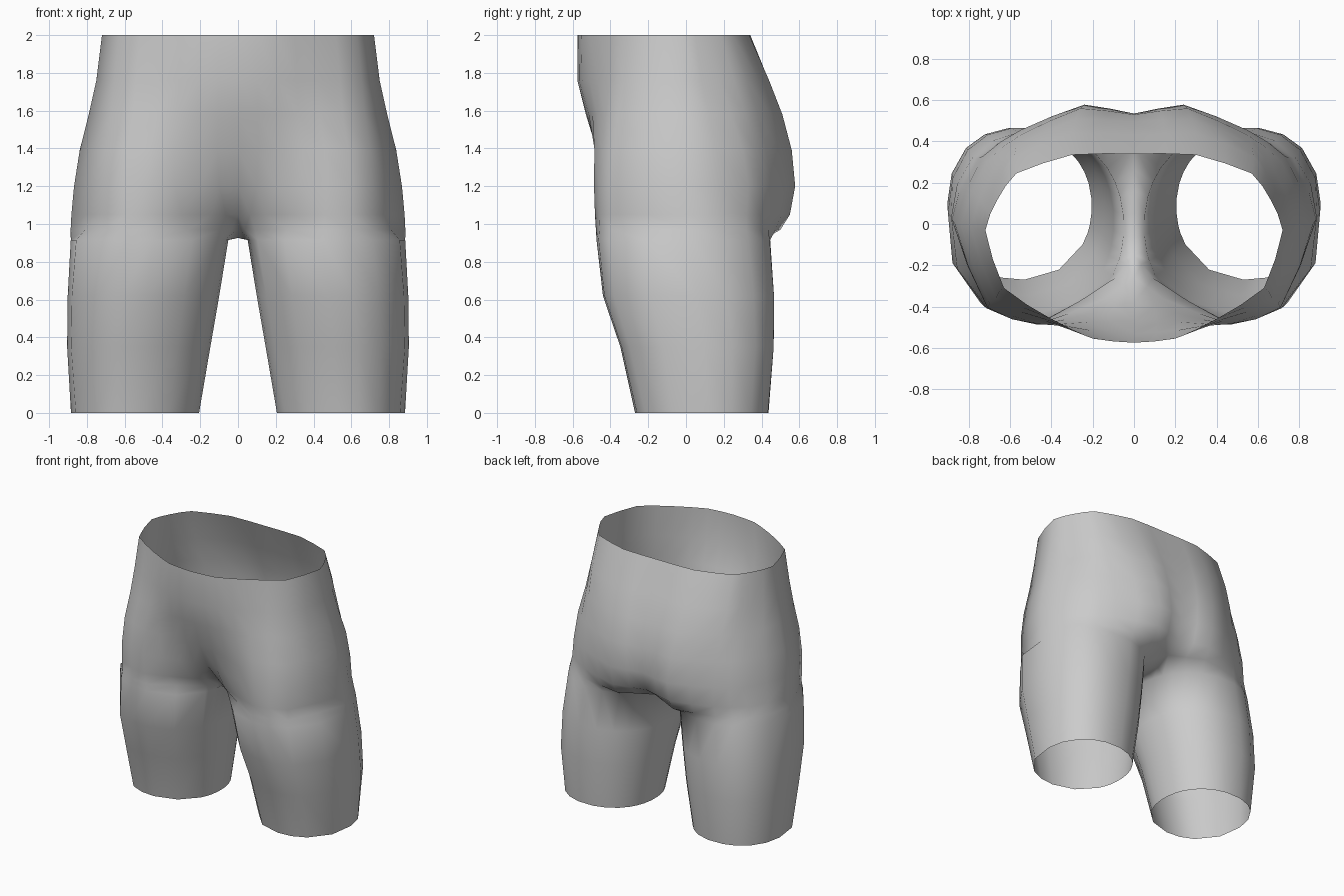
import bpy, bmesh
from mathutils import Vector

if "Cube" in bpy.data.objects:
    bpy.data.objects.remove(bpy.data.objects["Cube"])

# Half cross-sections of the torso: z, then x,y pairs from front centre to back centre
SECTIONS = [
    (2.00, [0, -.575, .20, -.555, .40, -.46, .63, -.31, .72, -.03, .66, .12, .57, .245, .30, .335, 0, .34]),
    (1.76, [0, -.575, .21, -.55, .42, -.465, .655, -.33, .75, -.03, .68, .18, .58, .325, .30, .44, 0, .43]),
    (1.58, [0, -.53, .21, -.515, .43, -.47, .67, -.36, .79, -.01, .69, .24, .57, .38, .28, .51, 0, .495]),
    (1.39, [0, -.47, .22, -.475, .46, -.485, .70, -.385, .838, 0, .715, .30, .56, .425, .26, .56, 0, .53]),
    (1.20, [0, -.38, .20, -.43, .47, -.487, .71, -.405, .868, 0, .73, .33, .55, .455, .24, .578, 0, .535]),
    (1.05, [0, -.26, .14, -.36, .46, -.482, .71, -.405, .882, .02, .75, .32, .55, .45, .24, .55, 0, .49]),
    (0.97, [0, -.15, .09, -.26, .45, -.477, .71, -.40, .886, .03, .77, .32, .56, .435, .24, .50, 0, .38]),
]
# Legs: z, centre x, centre y, radius x, radius y, squareness of the outer side
LEGS = [(.915, .468, -.012, .418, .462, 2.3), (.62, .50, .015, .402, .455, 2.5),
        (.35, .525, .06, .38, .408, 2.5), (0, .545, .085, .34, .355, 2.2)]
CROTCH_Y = [.26, .16, .05, -.06]   # back to front, on the centre line


def smooth_arc(flat):
    """Double the points of a half section with a soft spline mirrored at its ends."""
    p = [Vector(flat[i:i + 2]) for i in range(0, len(flat), 2)]
    flip = lambda v: Vector((-v.x, v.y))
    q = [flip(p[1])] + p + [flip(p[-2])]
    out = []
    for i in range(1, len(p)):
        out += [q[i], (17 * (q[i] + q[i + 1]) - q[i - 1] - q[i + 2]) / 32]
    return out + [p[-1]]


bm = bmesh.new()


def bridge(a, b, closed):
    n = len(a)
    for i in range(n if closed else n - 1):
        j = (i + 1) % n
        bm.faces.new((a[i], a[j], b[j], b[i]))


# Torso half
rows = []
for z, flat in SECTIONS:
    rows.append([bm.verts.new((v.x, v.y, z)) for v in smooth_arc(flat)])
for a, b in zip(rows, rows[1:]):
    bridge(a, b, False)

# Crotch strip closes the lowest section into a leg opening
ring = rows[-1] + [bm.verts.new((0, y, .926)) for y in CROTCH_Y]
_, cx, cy, rx, ry, _ = LEGS[0]
directions = [((v.co.x - cx) / rx, (v.co.y - cy) / ry) for v in ring]

# Leg: superelliptic rings
for z, cx, cy, rx, ry, outer in LEGS:
    nxt = []
    for dx, dy in directions:
        p = outer if dx > 0 else 2.1
        r = (abs(dx) ** p + abs(dy) ** p) ** (-1 / p)
        nxt.append(bm.verts.new((cx + rx * r * dx, cy + ry * r * dy, z)))
    bridge(ring, nxt, True)
    ring = nxt

bmesh.ops.recalc_face_normals(bm, faces=bm.faces)
if sum(f.normal.x for f in bm.faces if f.calc_center_median().x > .7) < 0:
    bmesh.ops.reverse_faces(bm, faces=bm.faces)
mesh = bpy.data.meshes.new("hips_and_thighs")
bm.to_mesh(mesh)
bm.free()
mesh.polygons.foreach_set("use_smooth", [True] * len(mesh.polygons))
body = bpy.data.objects.new("hips_and_thighs", mesh)
bpy.context.collection.objects.link(body)

# Other half
mirror = body.modifiers.new("mirror", 'MIRROR')
mirror.use_clip = True
mirror.merge_threshold = .002
